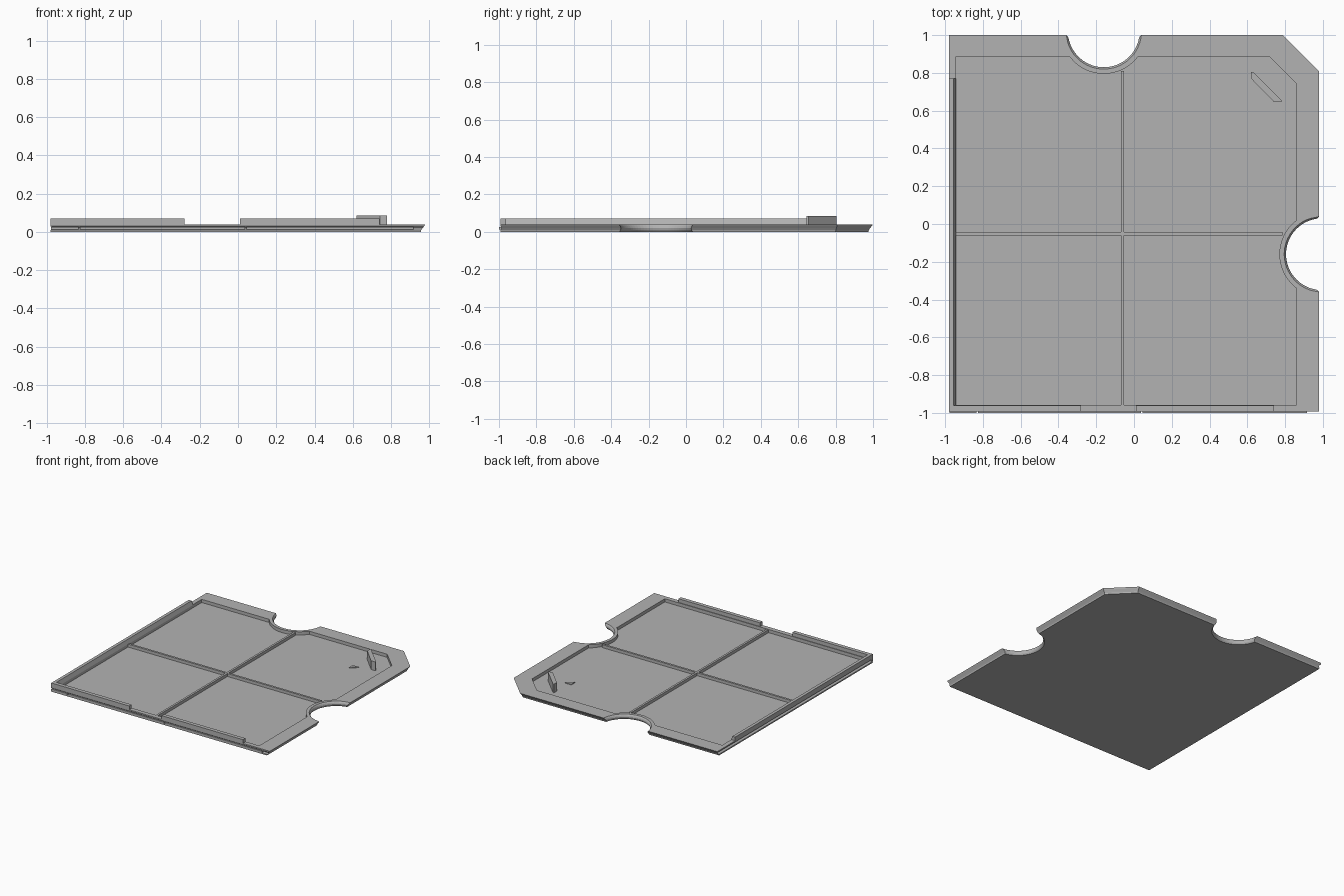
import bpy, bmesh, math

old = bpy.data.objects.get("Cube")
if old:
    bpy.data.objects.remove(old, do_unlink=True)

# Single grey plastic
grey = bpy.data.materials.new("matt_grey")
grey.use_nodes = True
COLOUR = (0.45, 0.45, 0.45, 1)
grey.diffuse_color = COLOUR
grey.node_tree.nodes["Principled BSDF"].inputs["Base Color"].default_value = COLOUR

RIM, FLOOR, WALL = 0.04, 0.014, 0.07
BACK_C, RIGHT_C = (-0.16, 1.02), (0.995, -0.16)   # finger notch centres


def finish(name, bm):
    bmesh.ops.recalc_face_normals(bm, faces=bm.faces)
    mesh = bpy.data.meshes.new(name)
    bm.to_mesh(mesh)
    bm.free()
    mesh.materials.append(grey)
    obj = bpy.data.objects.new(name, mesh)
    bpy.context.collection.objects.link(obj)
    return obj


def loft(name, rings):
    """Skin closed rings of equal length and cap both ends."""
    bm = bmesh.new()
    loops = [[bm.verts.new((x, y, z)) for x, y in pts] for z, pts in rings]
    for a, b in zip(loops, loops[1:]):
        for i in range(len(a)):
            j = (i + 1) % len(a)
            bm.faces.new((a[i], a[j], b[j], b[i]))
    bm.faces.new(loops[0])
    bm.faces.new(loops[-1])
    return finish(name, bm)


def prism(name, pts, z0, z1):
    return loft(name, [(z0, pts), (z1, pts)])


def box(name, x0, x1, y0, y1, z0, z1):
    return prism(name, [(x0, y0), (x1, y0), (x1, y1), (x0, y1)], z0, z1)


def outline(left, front, right, back, cut, rad, steps=32):
    """Plate outline with a cut corner and a round notch in two sides."""
    pts = [(left, front), (right, front)]
    cx, cy = RIGHT_C
    half = math.acos(max(-1, min(1, (cx - right) / rad)))
    for i in range(steps + 1):
        a = math.pi + half - 2 * half * i / steps
        pts.append((cx + rad * math.cos(a), cy + rad * math.sin(a)))
    pts += [(right, back - cut), (right - cut, back)]
    cx, cy = BACK_C
    half = math.acos(max(-1, min(1, (cy - back) / rad)))
    for i in range(steps + 1):
        a = -math.pi / 2 + half - 2 * half * i / steps
        pts.append((cx + rad * math.cos(a), cy + rad * math.sin(a)))
    pts.append((left, back))
    return pts


# Base plate: bevelled underside, grooved left edge, recessed floor
pocket = outline(-0.945, -0.957, 0.86, 0.885, 0.142, 0.225)
loft("base_plate", [
    (0.0, outline(-0.98, -0.993, 0.955, 0.975, 0.175, 0.2)),
    (0.01, outline(-0.98, -0.993, 0.958, 0.978, 0.177, 0.193)),
    (0.02, outline(-0.965, -0.985, 0.965, 0.985, 0.181, 0.19)),
    (0.03, outline(-0.98, -0.993, 0.973, 0.993, 0.186, 0.193)),
    (RIM, outline(-0.98, -0.993, 0.98, 1.0, 0.192, 0.2)),
    (RIM, pocket),
    (FLOOR, pocket),
])

# Crossed ribs on the floor
box("long_rib", -0.07, -0.053, -0.957, 0.81, FLOOR - 0.004, RIM - 0.002)
box("cross_rib", -0.945, 0.785, -0.06, -0.043, FLOOR - 0.004, RIM - 0.002)

# Raised walls on the left and front edges
loft("left_wall", [
    (RIM - 0.002, [(-0.98, -0.993), (-0.943, -0.993), (-0.943, 0.77), (-0.98, 0.77)]),
    (WALL, [(-0.98, -0.993), (-0.955, -0.993), (-0.955, 0.77), (-0.98, 0.77)]),
])
for side, x0, x1 in (("left", -0.979, -0.28), ("right", 0.01, 0.74)):
    box(f"front_wall_{side}", x0, x1, -0.993, -0.962, RIM - 0.002, WALL)

# Thin bead along the front edge, split by narrow slits
stops = [-0.98, -0.83, 0.04, 0.92]
for n, (x0, x1) in enumerate(zip(stops, stops[1:])):
    box(f"front_bead_{n}", x0 + 0.004, x1 - 0.004, -1.0, -0.98, 0.012, 0.026)

# Diagonal corner tab and small direction mark
prism("corner_tab", [(0.62, 0.77), (0.742, 0.645), (0.78, 0.645), (0.78, 0.655),
                     (0.63, 0.805), (0.62, 0.805)], FLOOR - 0.004, 0.085)
prism("direction_mark", [(0.595, 0.57), (0.65, 0.62), (0.595, 0.62)], FLOOR - 0.002, FLOOR + 0.006)
